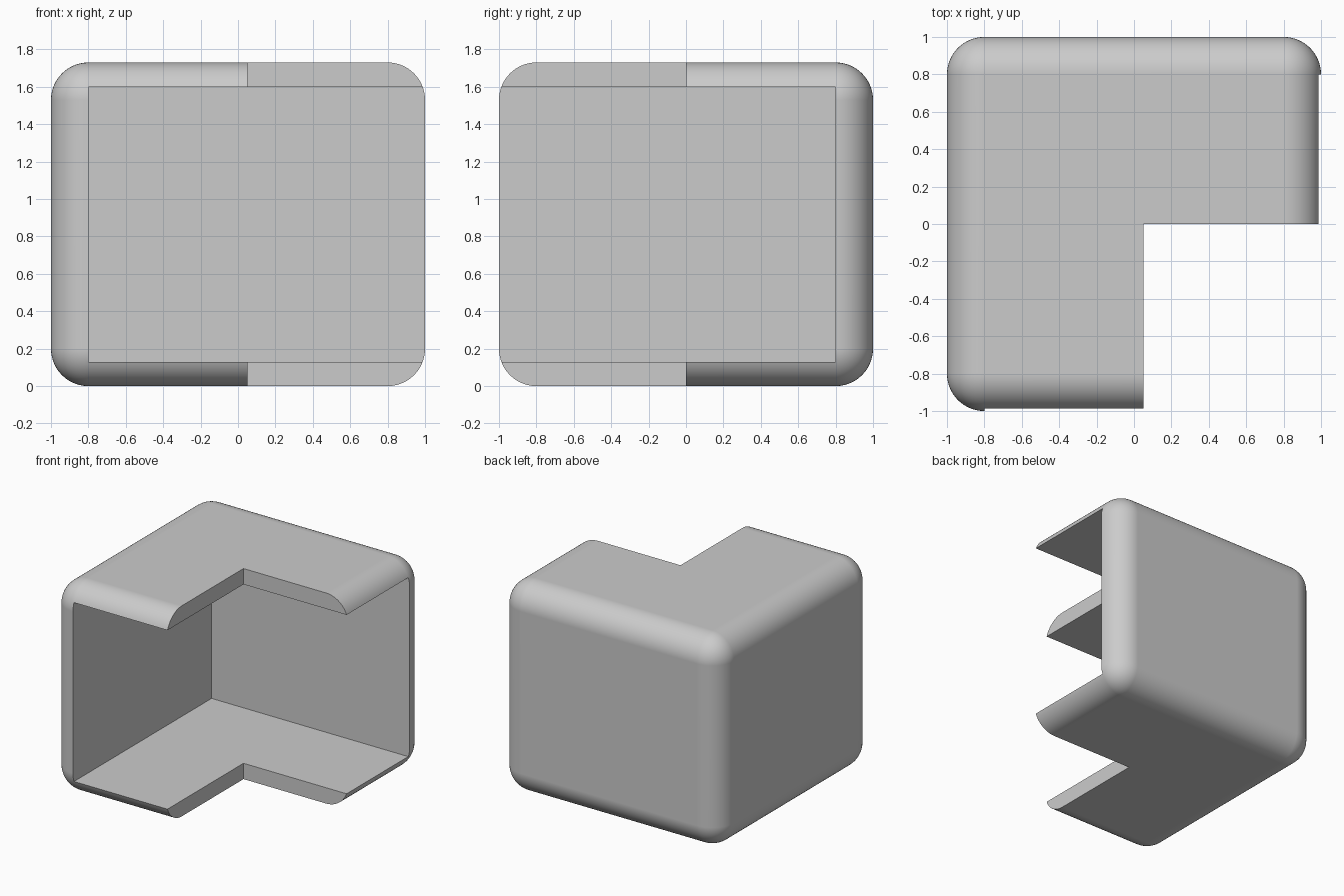
import bpy
import bmesh
import math
from mathutils import Vector

default = bpy.data.objects.get("Cube")
if default:
    bpy.data.objects.remove(default, do_unlink=True)

HEIGHT, RADIUS = 1.73, 0.2
FLOOR, CEILING = 0.13, 1.6

# Single plain grey
grey = bpy.data.materials.new("plain grey")
grey.use_nodes = True
colour = (0.6, 0.6, 0.6, 1)
grey.diffuse_color = colour
grey.node_tree.nodes["Principled BSDF"].inputs["Base Color"].default_value = colour


def box(name, low, high, radius=0):
    """Box between two corners, with optionally rounded edges."""
    low, high = Vector(low), Vector(high)
    bm = bmesh.new()
    bmesh.ops.create_cube(bm, size=1)
    for v in bm.verts:
        v.co = (low + high) / 2 + v.co * (high - low)
    if radius:
        bmesh.ops.bevel(bm, geom=bm.edges[:], offset=radius, segments=14,
                        profile=0.5, affect='EDGES')
    mesh = bpy.data.meshes.new(name)
    bm.to_mesh(mesh)
    bm.free()
    mesh.materials.append(grey)
    obj = bpy.data.objects.new(name, mesh)
    bpy.context.collection.objects.link(obj)
    return obj


# Rounded outer block
shell = box("corner_shell", (-1, -1, 0), (1, 1, HEIGHT), RADIUS)

# Hollow open to the front and left, and the notch through floor and roof
cutters = [
    box("hollow_cutter", (-0.8, -2, FLOOR), (2, 0.8, CEILING)),
    box("notch_cutter", (0.05, -2, -1), (2, 0, 3)),
]

bpy.ops.object.select_all(action='DESELECT')
bpy.context.view_layer.objects.active = shell
shell.select_set(True)
for cutter in cutters:
    cutter.hide_render = True
    cut = shell.modifiers.new("cut", 'BOOLEAN')
    cut.operation = 'DIFFERENCE'
    cut.solver = 'EXACT'
    cut.object = cutter
    bpy.ops.object.modifier_apply(modifier=cut.name)
    bpy.data.objects.remove(cutter, do_unlink=True)

# Smooth rounds, crisp cut edges, even flat walls
bpy.ops.object.shade_smooth_by_angle(angle=math.radians(25))
weighted = shell.modifiers.new("even_normals", 'WEIGHTED_NORMAL')
weighted.keep_sharp = True
